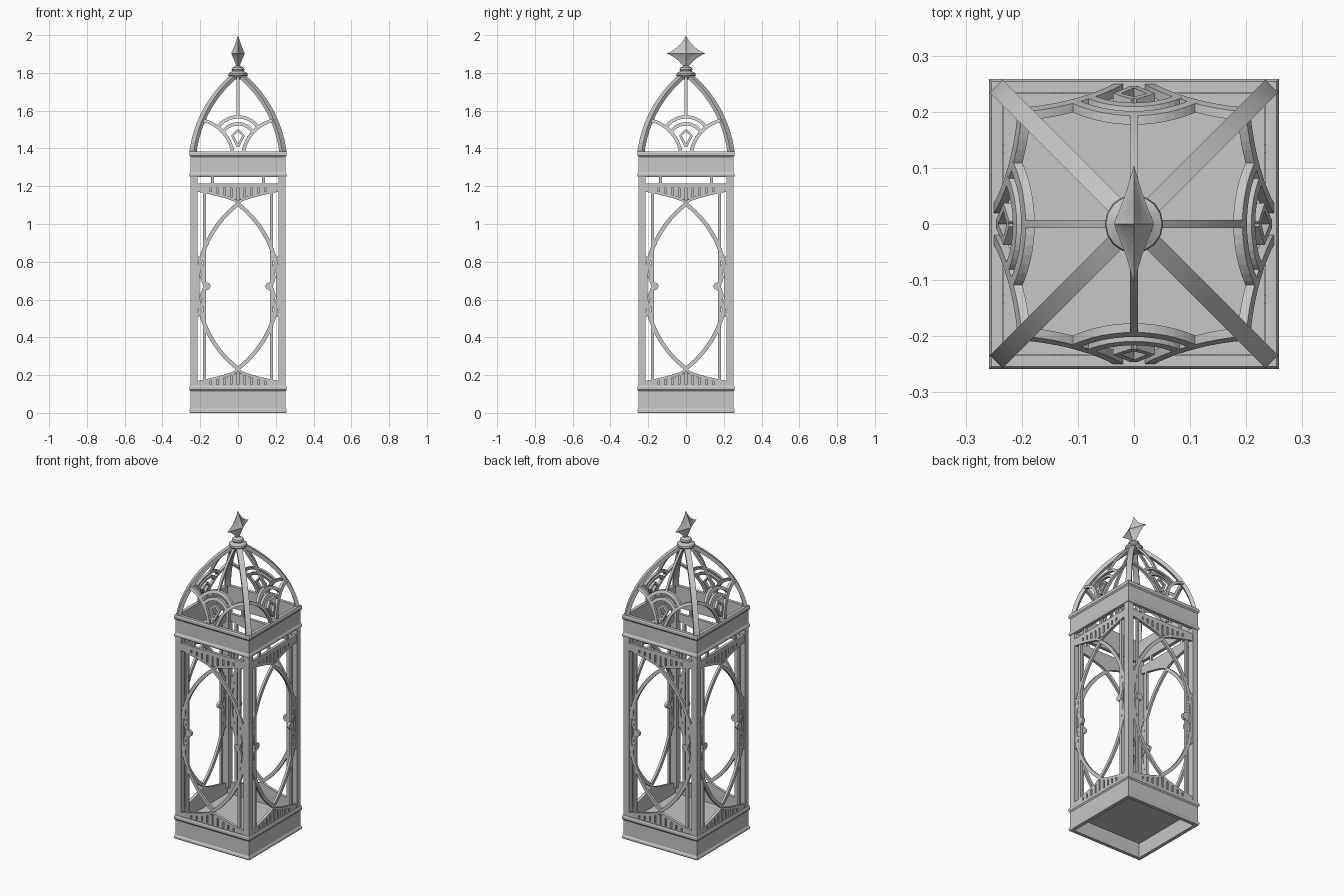
import bpy, bmesh, math
from mathutils import Vector, Matrix

cube = bpy.data.objects.get("Cube")
if cube:
    bpy.data.objects.remove(cube, do_unlink=True)

grey = bpy.data.materials.new("grey metal")
grey.use_nodes = True
GREY = (0.57, 0.57, 0.57, 1)
grey.diffuse_color = GREY
grey.node_tree.nodes["Principled BSDF"].inputs["Base Color"].default_value = GREY

HALF, MID = 0.252, 0.67         # half width, mid height of the window
SPRING = 1.38                   # dome start height


def loft(bm, frames, loop=False):
    """Join equal cross-sections into a skin, capped or closed on itself."""
    rings = [[bm.verts.new(p) for p in f] for f in frames]
    n = len(rings[0])
    pairs = list(zip(rings, rings[1:])) + ([(rings[-1], rings[0])] if loop else [])
    for a, b in pairs:
        for i in range(n):
            j = (i + 1) % n
            bm.faces.new((a[i], a[j], b[j], b[i]))
    if not loop:
        bm.faces.new(rings[0])
        bm.faces.new(rings[-1])


def part(name, lofts, copies=1, loop=False, smooth=False):
    bm = bmesh.new()
    for k in range(copies):
        turn = Matrix.Rotation(k * math.pi / 2, 3, 'Z')
        for frames in lofts:
            loft(bm, [[turn @ Vector(p) for p in f] for f in frames], loop)
    bmesh.ops.recalc_face_normals(bm, faces=bm.faces)
    mesh = bpy.data.meshes.new(name)
    bm.to_mesh(mesh)
    bm.free()
    mesh.materials.append(grey)
    obj = bpy.data.objects.new(name, mesh)
    bpy.context.collection.objects.link(obj)
    if smooth:
        bpy.ops.object.select_all(action='DESELECT')
        obj.select_set(True)
        bpy.context.view_layer.objects.active = obj
        bpy.ops.object.shade_smooth_by_angle(angle=math.radians(35))


def square(h, z):
    return [(-h, -h, z), (h, -h, z), (h, h, z), (-h, h, z)]


def box(x0, x1, y0, y1, z0, z1):
    return [[(x0, y0, z), (x1, y0, z), (x1, y1, z), (x0, y1, z)] for z in (z0, z1)]


def ribbon(points, width, depth, surface):
    """Rectangular bar along (x, z) points, lying on the front surface."""
    frames = []
    for i, (x, z) in enumerate(points):
        a, b = points[max(i - 1, 0)], points[min(i + 1, len(points) - 1)]
        t = Vector((b[0] - a[0], b[1] - a[1])).normalized() * width / 2
        (xa, za), (xb, zb) = (x - t.y, z + t.x), (x + t.y, z - t.x)
        frames.append([(xa, -surface(za), za), (xb, -surface(zb), zb),
                       (xb, depth - surface(zb), zb), (xa, depth - surface(za), za)])
    return frames


def arc(cx, cz, r, a0, a1, n=14):
    angles = [math.radians(a0 + (a1 - a0) * i / n) for i in range(n + 1)]
    return [(cx + r * math.cos(a), cz + r * math.sin(a)) for a in angles]


DOME_X, DOME_Z = 0.391, 1.30    # centre of the dome arc, beyond the axis


def dome(z):
    """Half width of the dome at a height."""
    return math.sqrt(.4173 - (max(z, SPRING) - DOME_Z) ** 2) - DOME_X


def flat(z):
    return 0.247


def flip_x(pts):
    return [(-x, z) for x, z in pts]


def flip_z(frames):
    return [[(x, y, 2 * MID - z) for x, y, z in f] for f in frames]


# Base and upper band: hollow square rings with soft raised trims
def band(name, z0, z1):
    trim = HALF + 0.006
    outline = [(trim - .003, z0), (trim, z0 + .006), (trim, z0 + .014), (HALF, z0 + .024),
               (HALF, z1 - .03), (trim, z1 - .022), (trim, z1 - .008), (trim - .004, z1),
               (HALF - .018, z1), (HALF - .018, z0)]
    part(name, [[square(h, z) for h, z in outline]], loop=True)


band("base_band", 0, 0.145)
band("upper_band", 1.25, 1.385)
part("base_floor", [[square(HALF - .014, .09), square(HALF - .014, .1)]])

# Corner posts and slim bars beside them
part("corner_posts", [box(.215, HALF, -HALF, -.215, .14, 1.255)], 4)
FRONT, GROOVE, BACK = -.249, -.241, -.232
part("slim_bars", [box(s * .177 - .008, s * .177 + .008, -.246, BACK, .14, 1.2)
                   for s in (-1, 1)], 4)
part("top_struts", [box(s * .135 - .008, s * .135 + .008, -.246, BACK, 1.2, 1.26)
                    for s in (-1, 1)], 4)


# Grooved spandrel panels above and below the window
def lower_edge(x):
    return 1.105 + 0.066 * (abs(x) / 0.216) ** 0.65


def panel_strip(x0, x1, y0, y1, bottom, top, n=20):
    xs = [x0 + (x1 - x0) * i / n for i in range(n + 1)]
    return [[(x, y0, bottom(x)), (x, y1, bottom(x)), (x, y1, top(x)), (x, y0, top(x))]
            for x in xs]


def roof(x):
    return 1.215


def slot_top(x):
    return 1.19


def slot_bottom(x):
    return lower_edge(x) + .016


panel = [panel_strip(-.216, .216, GROOVE, BACK, lower_edge, roof),
         panel_strip(-.216, .216, FRONT, GROOVE, lower_edge, slot_bottom),
         panel_strip(-.216, .216, FRONT, GROOVE, slot_top, roof)]
stops = [-.216] + [.036 * i for i in range(-4, 5)] + [.216]
for i, (a, b) in enumerate(zip(stops, stops[1:])):
    a += .005 if i else 0
    b -= .005 if i < len(stops) - 2 else 0
    panel.append(panel_strip(a, b, FRONT, GROOVE, slot_bottom, slot_top, 2))
part("upper_spandrels", panel, 4)
part("lower_spandrels", [flip_z(f) for f in panel], 4)

# Pointed oval window tracery with side scallops and buds
sweep = math.degrees(math.asin((1.105 - MID) / 0.549))
side = arc(-.334, MID, .549, -sweep, sweep, 32)
part("window_arches", [ribbon(p, .021, .014, flat) for p in (side, flip_x(side))], 4)

scallops = []
for up in (-1, 1):
    curve = [(.216, MID + up * .16), (.196, MID + up * .12), (.187, MID + up * .08),
             (.193, MID + up * .045), (.18, MID + up * .01)]
    scallops += [ribbon(p, .013, .014, flat) for p in (curve, flip_x(curve))]
part("window_scallops", scallops, 4)
buds = []
for s in (-1, 1):
    ring = arc(s * .166, MID, .021, 0, 330, 11)
    buds.append([[(x, y, z) for x, z in ring] for y in (FRONT, BACK)])
part("window_buds", buds, 4)

# Curved corner ribs of the dome
diag = Vector((1, -1, 0)).normalized()
across = Vector((1, 1, 0)).normalized() * .016
ribs = []
for i in range(19):
    z = SPRING + i / 18 * 0.415
    h = dome(z)
    out = Vector((h + DOME_X, z - DOME_Z)).normalized()
    n = diag * out.x + Vector((0, 0, out.y))
    p = Vector((h - .004, .004 - h, z))
    ribs.append([p - across, p + across, p + across - n * .022, p - across - n * .022])
part("dome_corner_ribs", [ribs], 4, smooth=True)

# Slim rib up the middle of each dome side
zs = [1.565 + .225 * i / 10 for i in range(11)]
part("dome_middle_ribs", [ribbon([(0, z) for z in zs], .014, .017, dome)], 4)

# Fan tracery following the dome
fan = arc(.235, 1.345, .21, 170, 104)
leaf = [(0, 1.41), (.03, 1.468), (0, 1.497)]
tracery = [ribbon(p, .018, .016, dome) for p in (
    fan, flip_x(fan), arc(0, 1.435, .132, 36, 144), arc(0, 1.435, .095, 28, 152))]
tracery += [ribbon(p, .014, .016, dome) for p in (leaf, flip_x(leaf))]
part("dome_tracery", tracery, 4)

# Turned collar under the finial
profile = [(.03, 1.765), (.045, 1.778), (.052, 1.788), (.05, 1.798), (.036, 1.806),
           (.03, 1.81), (.034, 1.818), (.03, 1.828), (.012, 1.838)]
part("finial_collar", [[[(r * math.cos(a * math.pi / 8), r * math.sin(a * math.pi / 8), z)
                         for a in range(16)] for r, z in profile]], smooth=True)


# Four-pointed concave star finial, ridged on both sides
def astroid(v):
    return math.copysign(abs(v) ** 2.7, v)


star = []
for t, s in ((.03, -1), (.25, -1), (.55, -1), (1, 0), (.55, 1), (.25, 1), (.03, 1)):
    x = s * .036 * (1 - t) ** 1.2
    star.append([(x, .105 * t * astroid(math.cos(a * math.pi / 16)),
                  1.903 + .097 * t * astroid(math.sin(a * math.pi / 16)))
                 for a in range(32)])
part("star_finial", [star])
